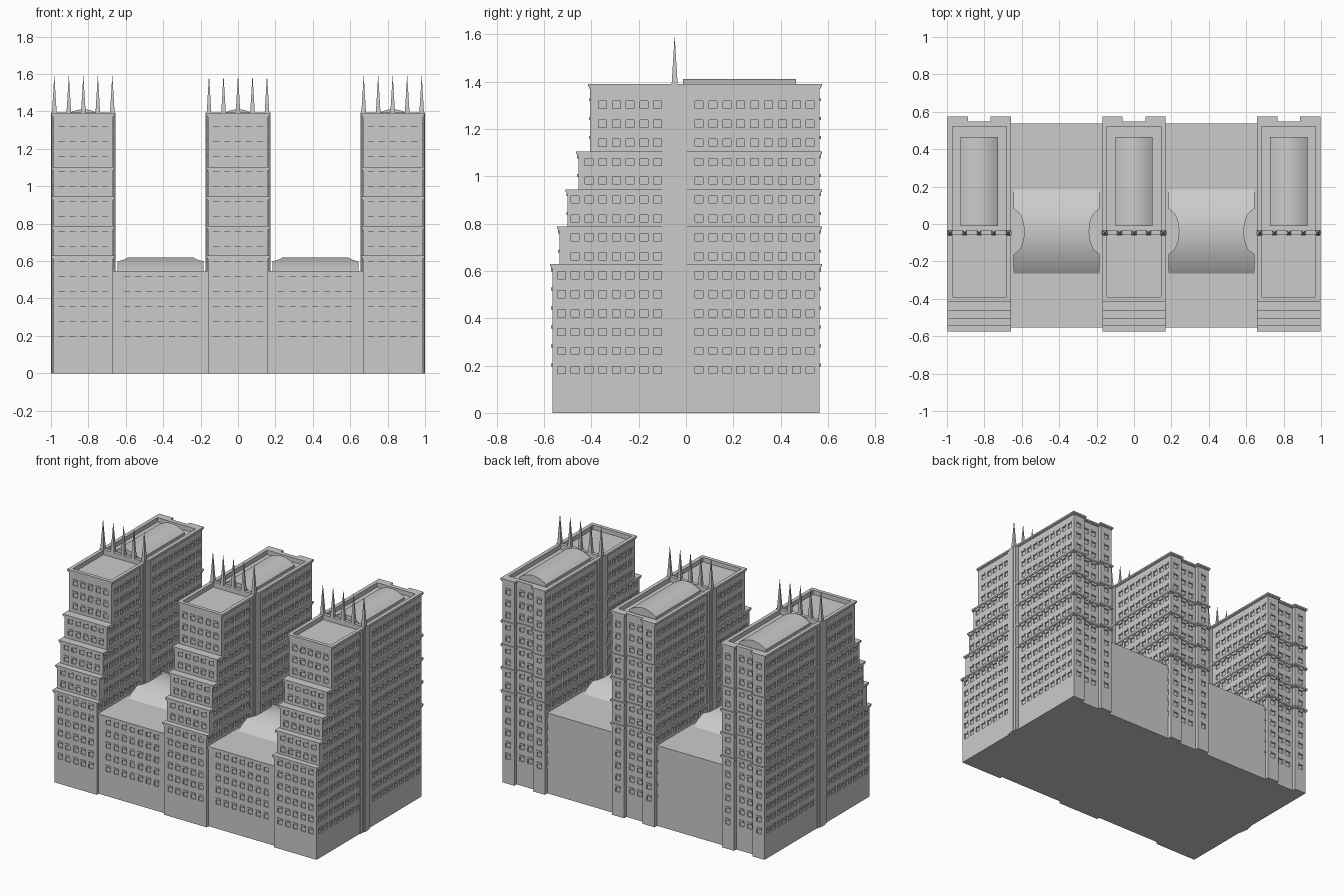
import bpy, bmesh, math
from mathutils import Vector, Matrix

cube = bpy.data.objects.get("Cube")
if cube:
    bpy.data.objects.remove(cube)

stone = bpy.data.materials.new("grey_stone")
stone.use_nodes = True
GREY = (0.6, 0.6, 0.6, 1)
stone.diffuse_color = GREY
stone.node_tree.nodes["Principled BSDF"].inputs["Base Color"].default_value = GREY

TOWERS = {"left": 0.827, "middle": 0, "right": -0.827}
LINKS = {"left": 0.4135, "right": -0.4135}
HALF, BACK, RECESS = 0.16, 0.565, 0.54
WIN_W, WIN_H = 0.034, 0.042
ROWS = [0.187 + 0.08 * i for i in range(15)]


def finish(name, bm, places, smooth=False):
    """One mesh, placed once at each x position."""
    bmesh.ops.recalc_face_normals(bm, faces=bm.faces)
    mesh = bpy.data.meshes.new(name)
    bm.to_mesh(mesh)
    bm.free()
    mesh.materials.append(stone)
    for side, x in places.items():
        ob = bpy.data.objects.new(f"{side}_{name}", mesh)
        ob.location.x = x
        bpy.context.collection.objects.link(ob)
    if smooth:
        bpy.ops.object.select_all(action='DESELECT')
        ob.select_set(True)
        bpy.context.view_layer.objects.active = ob
        bpy.ops.object.shade_smooth_by_angle(angle=math.radians(30))


def add_box(bm, lo, hi):
    lo, hi = Vector(lo), Vector(hi)
    bmesh.ops.create_cube(bm, size=1, matrix=Matrix.Translation((lo + hi) / 2)
                          @ Matrix.Diagonal((*(hi - lo), 1)))


def loft(outline, levels):
    """Stack an outline through (height, overhang) levels."""
    bm = bmesh.new()
    rings = [[bm.verts.new((x, y, z)) for x, y in outline(o)] for z, o in levels]
    n = len(rings[0])
    for a, b in zip(rings, rings[1:]):
        for i in range(n):
            j = (i + 1) % n
            bm.faces.new((a[i], a[j], b[j], b[i]))
    bm.faces.new(rings[0][::-1])
    top = bm.faces.new(rings[-1])
    bm.normal_update()
    return bm, top


def with_cornice(z0, z1):
    return [(z0, 0), (z1 - 0.015, 0), (z1 - 0.015, 0.005),
            (z1 - 0.007, 0.005), (z1 - 0.007, 0.009), (z1 + 0.004, 0.009)]


def cut_windows(bm, direction, cols, rows, top):
    """Recess a grid of windows in the walls facing a direction, with lintels."""
    d = Vector(direction)
    across = Vector((abs(d.y), abs(d.x), 0))
    up = Vector((0, 0, 1))

    def walls():
        bm.normal_update()
        found = []
        for f in bm.faces:
            c = f.calc_center_median()
            if f.normal.dot(d) > 0.99 and c.dot(d) > 0.1 and c.z < top:
                found.append((f, c))
        return found

    for axis, spots, size in ((across, cols, WIN_W), (up, rows, WIN_H)):
        for s in spots:
            for edge in (s - size / 2, s + size / 2):
                faces = [f for f, c in walls()]
                geom = set(faces)
                for f in faces:
                    geom.update(f.edges)
                    geom.update(f.verts)
                bmesh.ops.bisect_plane(bm, geom=list(geom), dist=1e-5,
                                       plane_co=axis * edge, plane_no=axis)
    panes = [(f, c) for f, c in walls()
             if any(abs(c.dot(across) - s) < WIN_W / 2 for s in cols)
             and any(abs(c.z - r) < WIN_H / 2 for r in rows)]
    bmesh.ops.inset_individual(bm, faces=[f for f, c in panes],
                               thickness=0, depth=-0.007)
    lintel = across * (WIN_W / 2 + 0.001) + Vector((abs(d.x), abs(d.y), 0)) * 0.005
    for f, c in panes:
        add_box(bm, c - lintel + up * 0.01, c + lintel + up * 0.022)


# Stepped tower tiers, each with its cornice and windows
TIERS = [(0, 0.625, -0.565), (0.62, 0.783, -0.535), (0.78, 0.94, -0.5),
         (0.935, 1.1, -0.455), (1.095, 1.386, -0.405)]
for number, (z0, z1, front) in enumerate(TIERS, 1):
    def tower_outline(o):
        h, n, b, r = HALF + o, 0.07 - o, BACK + o, RECESS + o
        return [(-h, front - o), (h, front - o), (h, b), (n, b),
                (n, r), (-n, r), (-n, b), (-h, b)]

    bm, roof = loft(tower_outline, with_cornice(z0, z1))
    if number == len(TIERS):
        # sunken roof behind a straight-sided parapet
        bmesh.ops.inset_individual(bm, faces=[roof], thickness=0.025, use_even_offset=True)
        for v in roof.verts:
            if v.co.y > 0.4:
                v.co.y = 0.52
        bmesh.ops.inset_individual(bm, faces=[roof], thickness=0, depth=-0.03)
    rows = [r for r in ROWS if z0 < r < z1]
    sides = [0.055 + 0.0587 * i for i in range(9)]
    sides += [y for y in (-0.12 - 0.058 * i for i in range(8)) if y > front + 0.03]
    wall_top = z1 - 0.016
    cut_windows(bm, (0, -1, 0), [0.058 * i for i in range(-2, 3)], rows, wall_top)
    cut_windows(bm, (0, 1, 0), [-0.117, -0.03, 0.03, 0.117], rows, wall_top)
    for sx in (-1, 1):
        cut_windows(bm, (sx, 0, 0), sides, rows, wall_top)
    finish(f"tower_tier_{number}", bm, TOWERS)

# Layered piers up the tower sides, joined by a beam over the roof
bm = bmesh.new()
for y0, y1, reach in ((-0.1, 0.004, 0.165), (-0.076, -0.017, 0.1695)):
    for a, b in ((-reach, -0.148), (0.148, reach)):
        add_box(bm, (a, y0, 0), (b, y1, 1.388))
add_box(bm, (-0.173, -0.06, 0), (0.173, -0.036, 1.393))
finish("tower_piers", bm, TOWERS)

# Row of spires on the beam
bm = bmesh.new()
for i in range(-2, 3):
    place = Matrix.Translation((0.0775 * i, -0.048, 1.488)) @ Matrix.Rotation(math.pi / 4, 4, 'Z')
    bmesh.ops.create_cone(bm, cap_ends=True, segments=4, radius1=0.018,
                          radius2=0.0008, depth=0.2, matrix=place)
finish("tower_spires", bm, TOWERS)


def vault(name, places, half, base, edge, peak, ends, along_x, steps=32):
    """Shallow barrel roof; ends(s) gives its extent at each point of the arc."""
    bm = bmesh.new()
    sections = []
    for i in range(steps + 1):
        t = 2 * i / steps - 1
        s, z = half * t, edge + (peak - edge) * (1 - t * t)
        lo, hi = ends(s)
        pts = [(lo, base), (lo, z), (hi, z), (hi, base)]
        sections.append([bm.verts.new((p, s - 0.04, h) if along_x else (s, p, h))
                         for p, h in pts])
    for a, b in zip(sections, sections[1:]):
        for k in range(4):
            m = (k + 1) % 4
            bm.faces.new((a[k], a[m], b[m], b[k]))
    bm.faces.new(sections[0])
    bm.faces.new(sections[-1])
    finish(name, bm, places, smooth=True)


# Vaulted roof light on each tower
vault("tower_roof_vault", TOWERS, 0.1, 1.35, 1.375, 1.411,
      lambda s: (-0.012, 0.465), False)


# Lower blocks between the towers
def link_outline(o):
    return [(-0.255, -0.545 - o), (0.255, -0.545 - o), (0.255, 0.538), (-0.255, 0.538)]


bm, roof = loft(link_outline, with_cornice(0, 0.543))
cut_windows(bm, (0, -1, 0), [0.0605 * i for i in range(-3, 4)], ROWS[:5], 0.526)
finish("link_block", bm, LINKS)


# Large vaults on the lower blocks, with a rounded bite in each end
def bitten(s):
    bite = 0.056 * math.sqrt(max(0, 1 - (s / 0.115) ** 2))
    return -0.23 + bite, 0.23 - bite


vault("link_vault", LINKS, 0.225, 0.53, 0.546, 0.62, bitten, True, 48)
